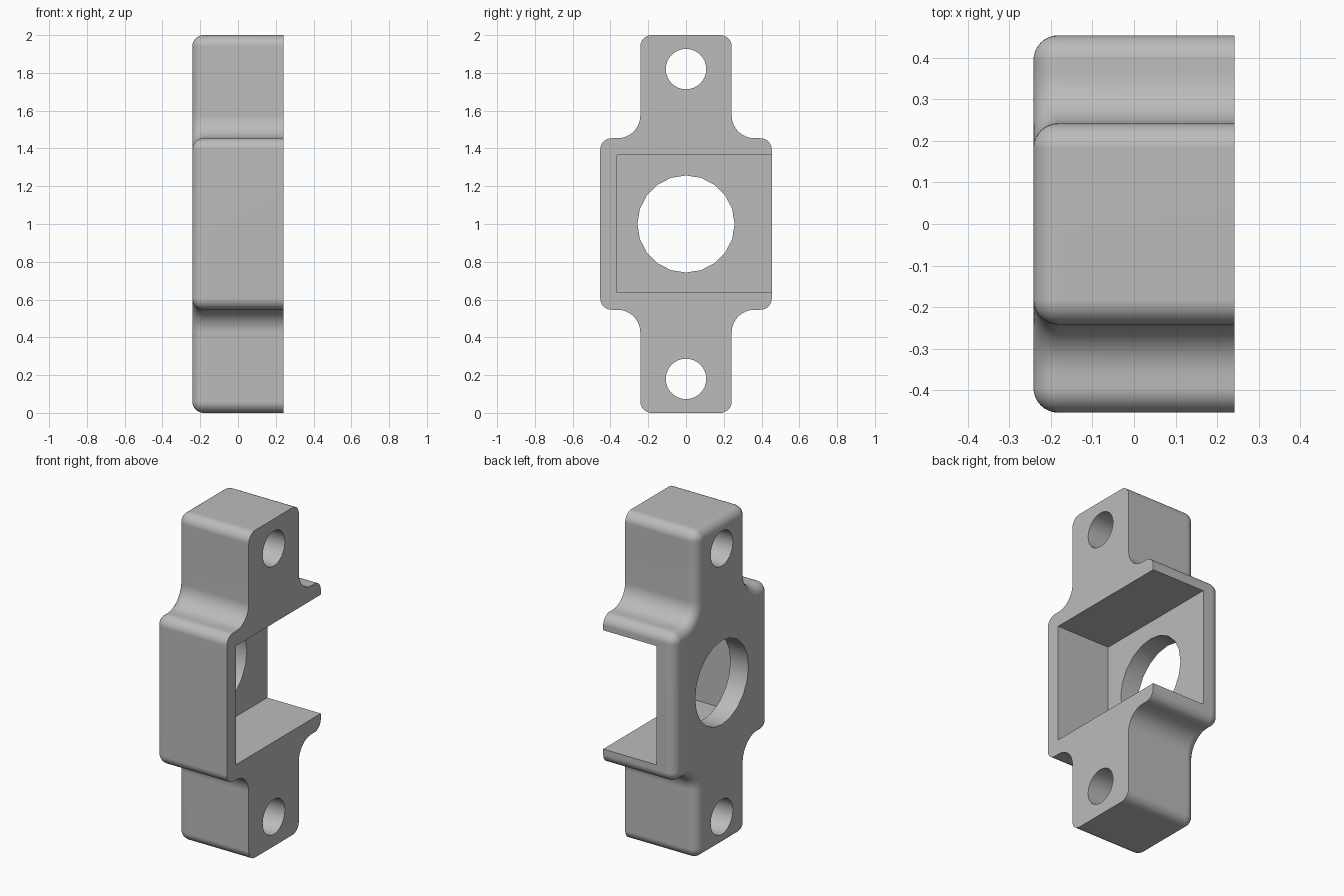
import bpy
import bmesh
from math import cos, sin, pi, radians
from mathutils import Matrix

default = bpy.data.objects.get("Cube")
if default:
    bpy.data.objects.remove(default, do_unlink=True)

HALF_X = 0.242      # half depth of the bracket
TAB = 0.242         # half width of the mounting tabs
BODY = 0.454        # half size of the square body
ROUND = 0.06        # outer corner and edge radius
FILLET = 0.12       # inner radius between tab and body
STEPS = 8

grey = bpy.data.materials.new("plain grey")
grey.use_nodes = True
colour = (0.5, 0.5, 0.5, 1)
grey.diffuse_color = colour
grey.node_tree.nodes["Principled BSDF"].inputs["Base Color"].default_value = colour


def arc(cy, cz, radius, start, end):
    angles = [radians(start + (end - start) * i / STEPS) for i in range(STEPS + 1)]
    return [(cy + radius * cos(a), cz + radius * sin(a)) for a in angles]


def outline(inset):
    """Outline of the bracket about its centre, shrunk by the inset."""
    small, large = ROUND - inset, FILLET + inset
    quarter = (arc(BODY - ROUND, BODY - ROUND, small, 0, 90)
               + arc(TAB + FILLET, BODY + FILLET, large, 270, 180)
               + arc(TAB - ROUND, 1 - ROUND, small, 0, 90))
    half = quarter + [(-y, z) for y, z in reversed(quarter)]
    return half + [(-y, -z) for y, z in half]


def make_object(name, bm):
    bmesh.ops.recalc_face_normals(bm, faces=bm.faces)
    mesh = bpy.data.meshes.new(name)
    bm.to_mesh(mesh)
    bm.free()
    mesh.materials.append(grey)
    obj = bpy.data.objects.new(name, mesh)
    bpy.context.collection.objects.link(obj)
    return obj


def box(name, low, high):
    bm = bmesh.new()
    bmesh.ops.create_cube(bm, size=1)
    for v in bm.verts:
        v.co = [lo if c < 0 else hi for c, lo, hi in zip(v.co, low, high)]
    return make_object(name, bm)


def bore(name, z, radius, sides):
    bm = bmesh.new()
    place = Matrix.Translation((0, 0, z)) @ Matrix.Rotation(pi / 2, 4, 'Y')
    bmesh.ops.create_cone(bm, cap_ends=True, segments=sides, radius1=radius,
                          radius2=radius, depth=1, matrix=place)
    return make_object(name, bm)


# Bracket: rounded rim on the -x side, sharp flat face on the +x side
bm = bmesh.new()
sections = [(HALF_X, 0)]
for i in range(STEPS + 1):
    a = pi / 2 * i / STEPS
    sections.append((-HALF_X + ROUND * (1 - sin(a)), ROUND * (1 - cos(a))))
rings = [[bm.verts.new((x, y, z + 1)) for y, z in outline(inset)]
         for x, inset in sections]
count = len(rings[0])
for a, b in zip(rings, rings[1:]):
    for i in range(count):
        j = (i + 1) % count
        bm.faces.new((a[i], a[j], b[j], b[i]))
bm.faces.new(rings[0])
bm.faces.new(rings[-1])
bmesh.ops.remove_doubles(bm, verts=bm.verts, dist=0.0002)
bracket = make_object("bracket", bm)

# Pocket open to +x and +y, central opening and two screw holes
cutters = [
    box("pocket_cutter", (-0.12, -0.365, 0.638), (0.5, 0.7, 1.364)),
    bore("centre_cutter", 1, 0.257, 20),
    bore("upper_screw_cutter", 1.82, 0.107, 32),
    bore("lower_screw_cutter", 0.18, 0.107, 32),
]
bpy.ops.object.select_all(action='DESELECT')
bracket.select_set(True)
bpy.context.view_layer.objects.active = bracket
for cutter in cutters:
    cutter.hide_render = True
    cut = bracket.modifiers.new(cutter.name, 'BOOLEAN')
    cut.operation = 'DIFFERENCE'
    cut.solver = 'EXACT'
    cut.object = cutter
    bpy.ops.object.modifier_apply(modifier=cut.name)
    bpy.data.objects.remove(cutter, do_unlink=True)

# Smooth fillets with crisp edges and even flat faces
bpy.ops.object.shade_smooth_by_angle(angle=radians(30))
normals = bracket.modifiers.new("even_normals", 'WEIGHTED_NORMAL')
normals.keep_sharp = True
